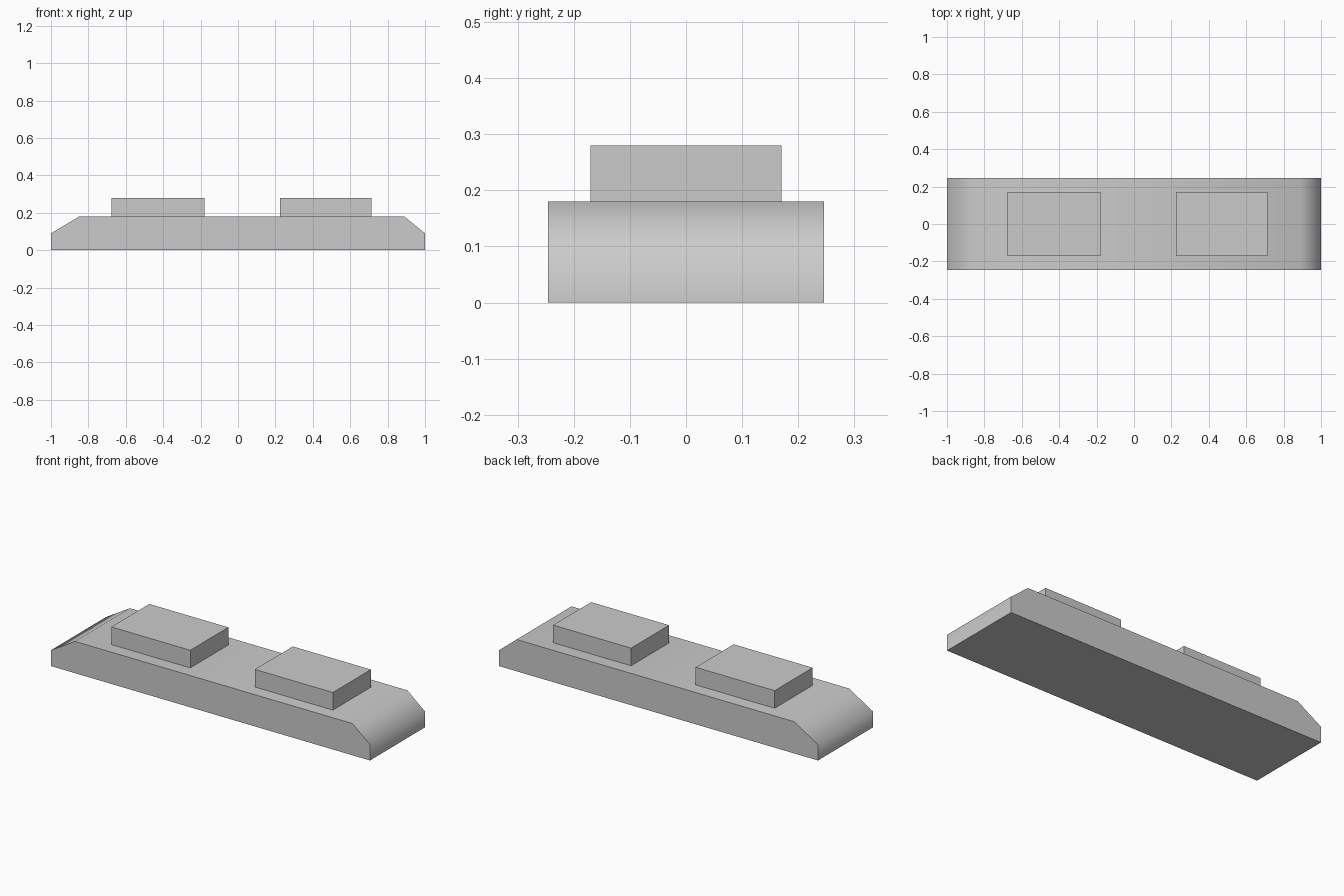
import bpy, bmesh
from math import radians

if "Cube" in bpy.data.objects:
    bpy.data.objects.remove(bpy.data.objects["Cube"])


def extrude_profile(name, points, half_width):
    """Extrude an x-z outline symmetrically along y."""
    bm = bmesh.new()
    face = bm.faces.new([bm.verts.new((x, -half_width, z)) for x, z in points])
    result = bmesh.ops.extrude_face_region(bm, geom=[face])
    moved = [g for g in result["geom"] if isinstance(g, bmesh.types.BMVert)]
    bmesh.ops.translate(bm, verts=moved, vec=(0, 2 * half_width, 0))
    bmesh.ops.recalc_face_normals(bm, faces=bm.faces)
    mesh = bpy.data.meshes.new(name)
    bm.to_mesh(mesh)
    bm.free()
    obj = bpy.data.objects.new(name, mesh)
    bpy.context.collection.objects.link(obj)
    return obj


# Long base with sloped ends, shaded smoothly over the end bevels
base = extrude_profile("base", [(-1, 0), (1, 0), (1, 0.09), (0.89, 0.18),
                                (-0.85, 0.18), (-1, 0.09)], 0.246)
bpy.context.view_layer.objects.active = base
base.select_set(True)
bpy.ops.object.shade_smooth_by_angle(angle=radians(65))

# Two raised blocks on the top
for name, x0, x1 in (("left_block", -0.675, -0.18), ("right_block", 0.225, 0.714)):
    extrude_profile(name, [(x0, 0.18), (x1, 0.18), (x1, 0.28), (x0, 0.28)], 0.17)
